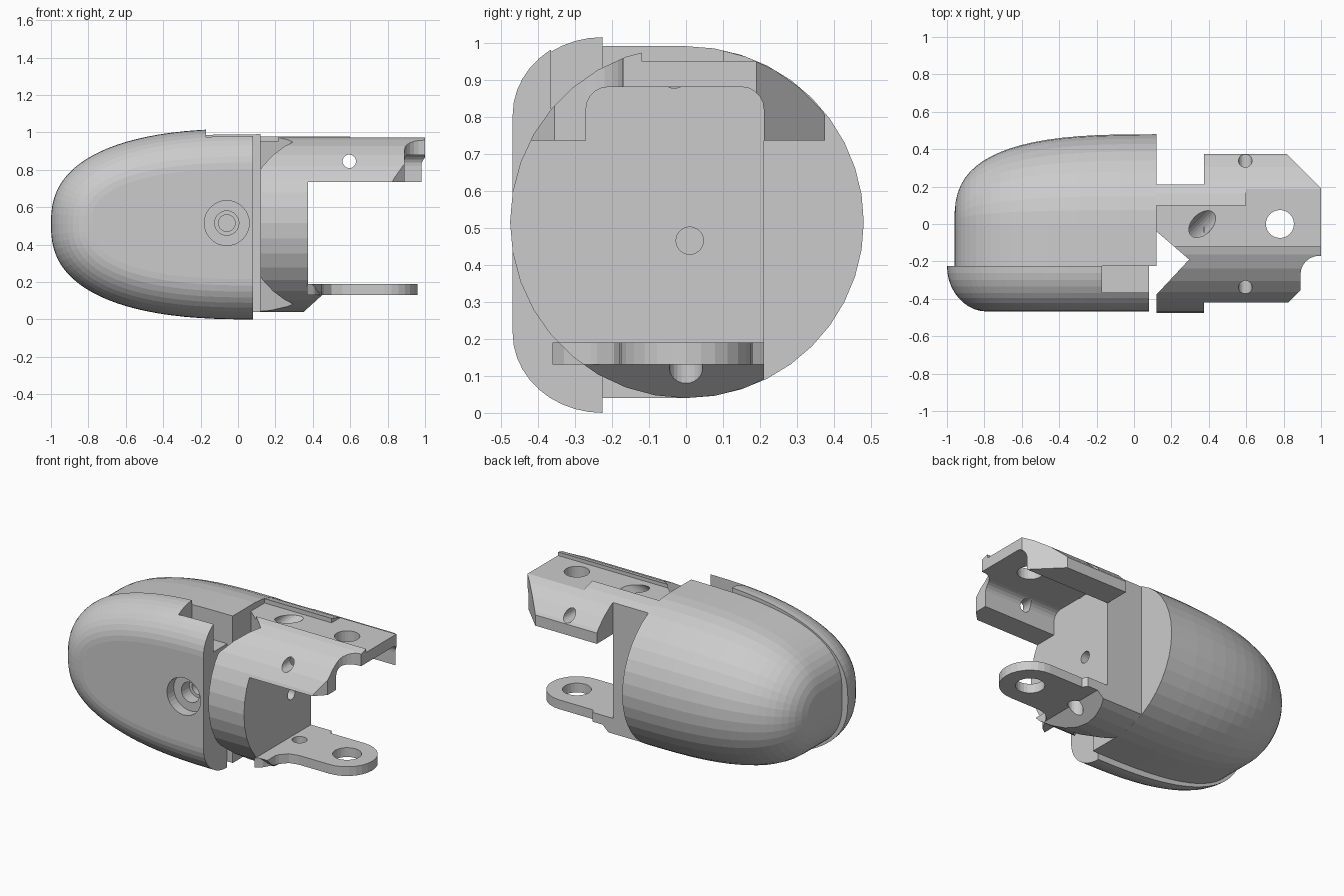
import bpy, bmesh
from math import sin, cos, pi, radians
from mathutils import Matrix

if "Cube" in bpy.data.objects:
    bpy.data.objects.remove(bpy.data.objects["Cube"])

CZ, R = 0.515, 0.475     # axis height and radius of the round section


def make(name, bm):
    bmesh.ops.recalc_face_normals(bm, faces=bm.faces[:])
    me = bpy.data.meshes.new(name)
    bm.to_mesh(me)
    bm.free()
    ob = bpy.data.objects.new(name, me)
    bpy.context.collection.objects.link(ob)
    return ob


def loft(name, rings):
    bm = bmesh.new()
    vs = [[bm.verts.new(p) for p in ring] for ring in rings]
    n = len(vs[0])
    for a, b in zip(vs, vs[1:]):
        for i in range(n):
            j = (i + 1) % n
            bm.faces.new((a[i], a[j], b[j], b[i]))
    bm.faces.new(vs[0])
    bm.faces.new(vs[-1][::-1])
    return make(name, bm)


def prism(name, pts, axis, lo, hi):
    put = {'x': lambda a, b, h: (h, a, b),
           'y': lambda a, b, h: (a, h, b),
           'z': lambda a, b, h: (a, b, h)}[axis]
    return loft(name, [[put(a, b, h) for a, b in pts] for h in (lo, hi)])


def arc(a, b, r, d0, d1, n):
    return [(a + r * cos(radians(d0 + (d1 - d0) * i / n)),
             b + r * sin(radians(d0 + (d1 - d0) * i / n))) for i in range(n + 1)]


def rod(axis, a, b, r, lo, hi, n=24):
    return prism("rod_cutter", arc(a, b, r, 0, 360, n)[:-1], axis, lo, hi)


def box(x0, x1, y0, y1, z0, z1):
    return prism("box_cutter", [(x0, y0), (x1, y0), (x1, y1), (x0, y1)], 'z', z0, z1)


def boolean(ob, cutters, op='DIFFERENCE'):
    for c in cutters:
        c.hide_render = True
        m = ob.modifiers.new("cut", 'BOOLEAN')
        m.operation, m.solver, m.object = op, 'EXACT', c
    dg = bpy.context.evaluated_depsgraph_get()
    me = bpy.data.meshes.new_from_object(ob.evaluated_get(dg))
    ob.modifiers.clear()
    ob.data = me
    for c in cutters:
        bpy.data.objects.remove(c)


# Rounded body: half-round section swept along a blunt nose profile
rings = []
N = 18
for i in range(N + 1):
    t = radians(3 + 87 * i / N)
    x = 0.12 - 1.08 * cos(t) ** (2 / 2.9)
    r = 0.48 * sin(t) ** (2 / 2.9)
    k = R / 0.48
    ring = [(x, -0.225, CZ - r * k)]
    ring += [(x, r * a, CZ + r * k * b) for a, b in arc(0, 0, 1, -90, 90, 20)]
    ring.append((x, -0.225, CZ + r * k))
    rings.append(ring)
loft("tip_body", rings)

# Side cover: outline shrinking inward along a rounded edge to a flat face
rings = []
for k in range(11):
    t = pi / 2 * k / 10
    off = 0.215 * (1 - cos(t))
    y = -0.225 - 0.243 * sin(t)
    a, h = 1.08 - off, 0.51 - off
    ring = []
    for i in range(49):
        s = -pi / 2 + pi * i / 48
        c, d = max(cos(s), 0), sin(s)
        z = h * abs(d) ** 0.8 * (1 if d > 0 else -1)
        ring.append((0.08 - a * c ** 0.8, y, 0.51 + z))
    rings.append(ring)
cover = loft("side_cover", rings)
boolean(cover, [box(-0.17, 0.2, -0.365, -0.1, 0.8, 1.2),
                rod('y', -0.06, CZ, 0.12, -0.6, -0.40, 32),
                rod('y', -0.06, CZ, 0.065, -0.6, -0.32),
                rod('y', -0.06, CZ, 0.045, -0.6, -0.24)])


def recess():
    return [box(0.0, 1.1, -0.12, 0.1, 0.95, 1.2),
            box(0.6, 1.1, 0.0, 0.3, 0.95, 1.2)]


def slanted_hole():
    h = rod('z', 0, 0, 0.055, -0.25, 0.25)
    tilt = Matrix.Rotation(radians(45), 4, 'Z') @ Matrix.Rotation(radians(50), 4, 'Y')
    h.data.transform(Matrix.Translation((0.365, 0, 0.95)) @ tilt)
    return h


# Bracket base: round block with a side notch and a bevelled lower edge
base = rod('x', 0, CZ, R, 0.12, 0.46, 36)
base.name = "bracket_base"
boolean(base, [box(0.0, 1, 0.21, 0.6, -0.1, 1.2),
               box(0.375, 1, -0.6, 0.6, 0.19, 1.2),
               prism("bevel_cutter", [(0.34, 0.03), (0.45, 0.13), (0.45, 0.3 - 0.1),
                                      (0.6, 0.2), (0.6, 0.03)], 'y', -0.6, 0.6),
               prism("notch_cutter", [(0.08, -0.005), (0.295, -0.19), (0.08, -0.42)],
                     'z', -0.1, 1.2),
               box(0.0, 1.1, -0.12, 0.1, 0.95, 1.2),
               slanted_hole(),
               rod('x', 0.01, 0.465, 0.037, 0.2, 0.6),
               rod('z', 0.44, 0, 0.045, 0, 0.4)])

# Upper arm: arched shell trimmed to its plan outline
arm = rod('x', 0, CZ, R, 0.375, 1.05, 36)
arm.name = "upper_arm"
plan = [(0.375, -0.6), (0.645, -0.6), (0.89, -0.355), (0.89, -0.27)]
plan += arc(0.99, -0.27, 0.1, 180, 90, 6) + [(1.0, -0.17), (1.0, 0.19),
                                              (0.815, 0.375), (0.375, 0.375)]
boolean(arm, [prism("plan_cutter", plan, 'z', 0.735, 1.2)], 'INTERSECT')
tunnel = [(-0.27, 0.6), (0.21, 0.6)] + arc(0.15, 0.82, 0.06, 0, 90, 5) \
    + arc(-0.21, 0.82, 0.06, 90, 180, 5)
boolean(arm, [prism("tunnel_cutter", tunnel, 'x', 0.2, 1.2)] + recess()
        + [slanted_hole(),
           rod('z', 0.78, 0, 0.075, 0.6, 1.2),
           rod('y', 0.595, 0.845, 0.036, -0.7, 0.7)])

# Lower tongue: flat lug with a rounded end
lug = [(0.37, -0.36), (0.41, -0.33), (0.46, -0.24), (0.5, -0.195), (0.56, -0.18)]
lug += arc(0.78, 0, 0.18, -90, 90, 14)
lug += [(0.54, 0.18), (0.52, 0.21), (0.37, 0.21)]
tongue = prism("lower_tongue", lug, 'z', 0.13, 0.19)
boolean(tongue, [rod('z', 0.78, 0, 0.085, 0, 0.4),
                 rod('z', 0.44, 0, 0.045, 0, 0.4)])
